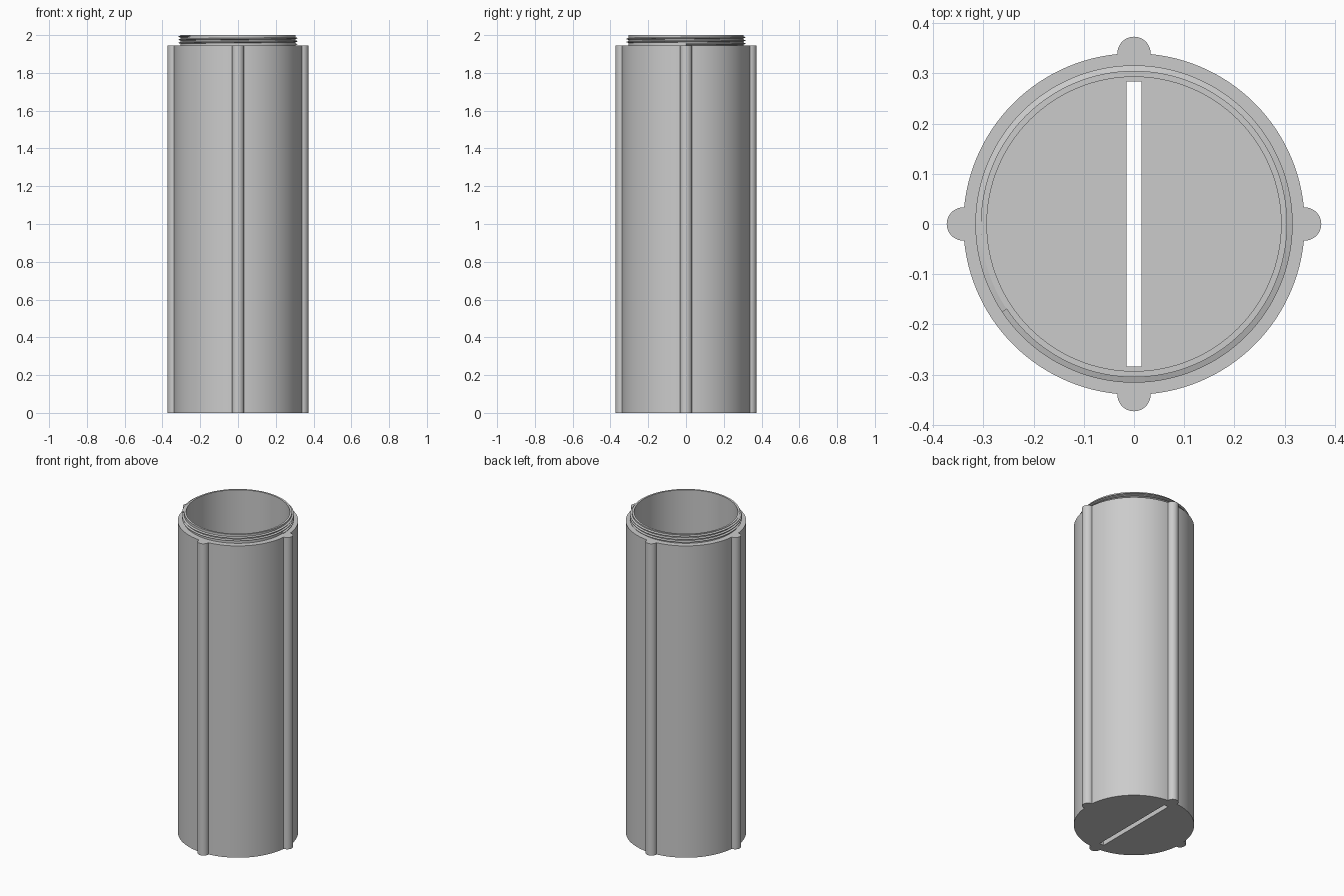
import bpy
import bmesh
from math import cos, sin, pi, radians
from mathutils import Matrix

cube = bpy.data.objects.get("Cube")
if cube:
    bpy.data.objects.remove(cube, do_unlink=True)

grey = bpy.data.materials.new("plain grey")
grey.use_nodes = True
grey.diffuse_color = (0.6, 0.6, 0.6, 1)
grey.node_tree.nodes["Principled BSDF"].inputs["Base Color"].default_value = grey.diffuse_color

OUTER, INNER, NECK = 0.34, 0.293, 0.305
SHOULDER, TOP, FLOOR = 1.945, 2.0, 0.045
RIB = 0.033


def finish(name, bm):
    bmesh.ops.recalc_face_normals(bm, faces=bm.faces)
    mesh = bpy.data.meshes.new(name)
    bm.to_mesh(mesh)
    bm.free()
    mesh.materials.append(grey)
    obj = bpy.data.objects.new(name, mesh)
    bpy.context.collection.objects.link(obj)
    return obj


def combine(target, other, operation):
    mod = target.modifiers.new(operation.title(), "BOOLEAN")
    mod.operation = operation
    mod.solver = "EXACT"
    mod.object = other
    bpy.context.view_layer.objects.active = target
    bpy.ops.object.modifier_apply(modifier=mod.name)
    bpy.data.objects.remove(other, do_unlink=True)


def smooth(obj):
    bpy.ops.object.select_all(action="DESELECT")
    obj.select_set(True)
    bpy.context.view_layer.objects.active = obj
    bpy.ops.object.shade_smooth_by_angle(angle=radians(30))


# Hollow tube with floor, shoulder and neck, turned from one profile
profile = [(0, 0), (OUTER, 0), (OUTER, SHOULDER), (NECK, SHOULDER),
           (NECK, TOP), (INNER, TOP), (INNER, FLOOR), (0, FLOOR)]
bm = bmesh.new()
points = [bm.verts.new((r, 0, z)) for r, z in profile]
edges = [bm.edges.new(pair) for pair in zip(points, points[1:])]
bmesh.ops.spin(bm, geom=points + edges, cent=(0, 0, 0), axis=(0, 0, 1),
               angle=2 * pi, steps=128, use_merge=True)
bmesh.ops.remove_doubles(bm, verts=bm.verts, dist=0.0001)
tube = finish("tube_body", bm)

# Slot through the floor
bm = bmesh.new()
bmesh.ops.create_cube(bm, size=1, matrix=Matrix.Diagonal((0.03, 0.568, 0.2, 1)))
combine(tube, finish("slot_cutter", bm), "DIFFERENCE")
smooth(tube)

# Four round ribs: half rounds with a short straight root set in the wall
for i, side in enumerate(("left", "back", "right", "front")):
    bm = bmesh.new()
    arc = [(OUTER + RIB * cos(a), RIB * sin(a))
           for a in (-pi / 2 + pi * k / 24 for k in range(25))]
    outline = arc + [(OUTER - 0.01, RIB), (OUTER - 0.01, -RIB)]
    face = bm.faces.new([bm.verts.new((x, y, 0)) for x, y in outline])
    grown = bmesh.ops.extrude_face_region(bm, geom=[face])["geom"]
    bmesh.ops.translate(bm, vec=(0, 0, SHOULDER),
                        verts=[v for v in grown if isinstance(v, bmesh.types.BMVert)])
    bmesh.ops.rotate(bm, verts=bm.verts, matrix=Matrix.Rotation(i * pi / 2, 3, "Z"))
    smooth(finish(side + "_rib", bm))

# Screw thread wound around the neck
TURNS, STEPS, PITCH, DEPTH = 2.6, 128, 0.0165, 0.011
bm = bmesh.new()
previous = None
count = int(TURNS * STEPS)
for k in range(count + 1):
    a = 2 * pi * k / STEPS
    z = SHOULDER + 0.006 + PITCH * k / STEPS
    section = [(NECK - 0.003, -0.006), (NECK + DEPTH, -0.001),
               (NECK + DEPTH, 0.001), (NECK - 0.003, 0.006)]
    ring = [bm.verts.new((r * cos(a), r * sin(a), z + dz)) for r, dz in section]
    if previous:
        for j in range(4):
            n = (j + 1) % 4
            bm.faces.new((previous[j], previous[n], ring[n], ring[j]))
    if k in (0, count):
        bm.faces.new(ring)
    previous = ring
smooth(finish("neck_thread", bm))
